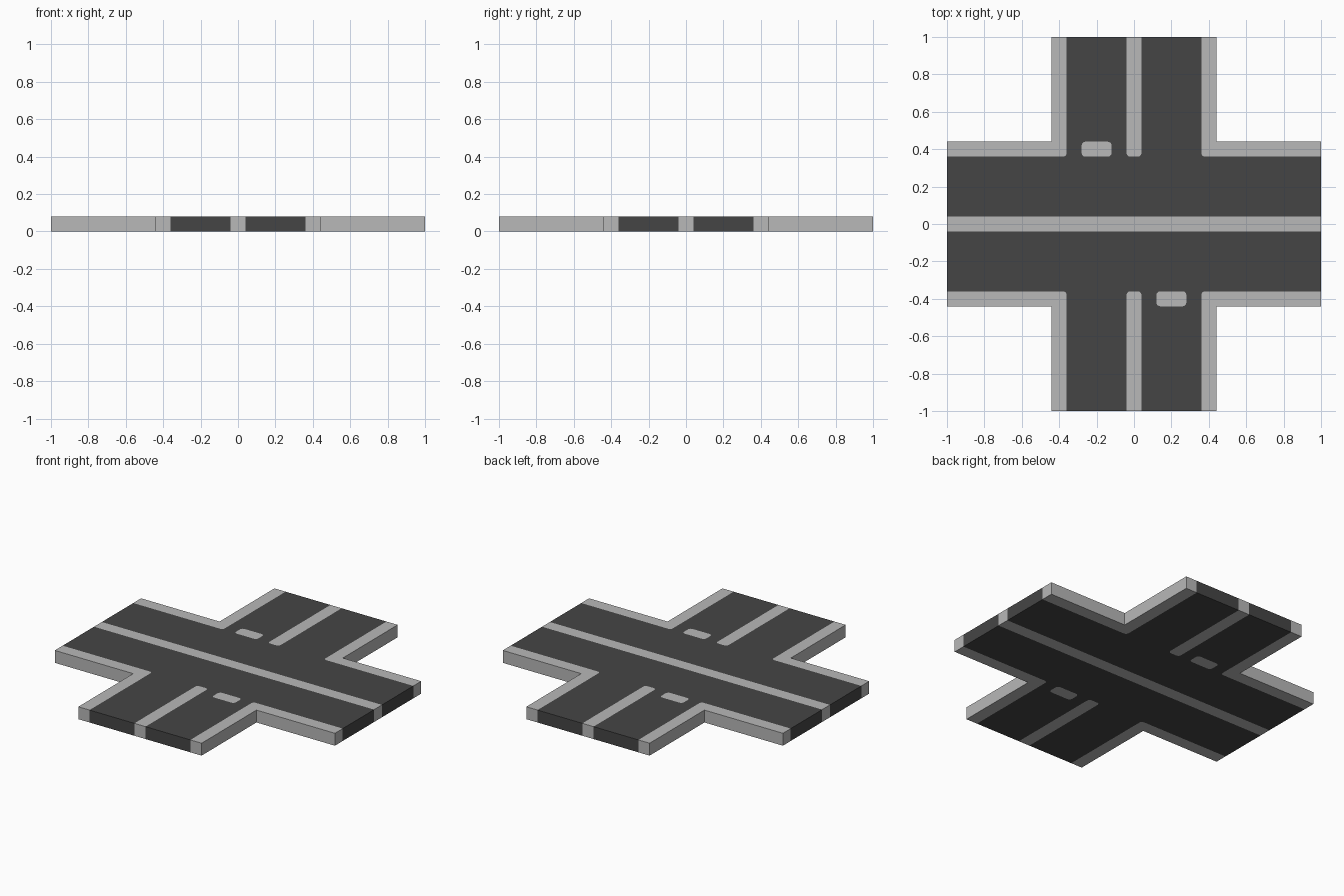
import bpy, bmesh, math
from mathutils import Vector

if "Cube" in bpy.data.objects:
    bpy.data.objects.remove(bpy.data.objects["Cube"])

H = 0.08                              # slab thickness
OUT, INN, MED = 0.44, 0.36, 0.04      # kerb outside, kerb inside, half median
R = 0.02                              # rounded kerb corners


def material(name, value):
    m = bpy.data.materials.new(name)
    m.diffuse_color = (value, value, value, 1)
    m.use_nodes = True
    m.node_tree.nodes["Principled BSDF"].inputs["Base Color"].default_value = m.diffuse_color
    return m


concrete = material("light concrete", 0.479)
asphalt = material("dark asphalt", 0.060)


def outline(points):
    """Corners as (x, y) or (x, y, radius); rounded ones become short arcs."""
    result = []
    for i, p in enumerate(points):
        c = Vector(p[:2])
        if len(p) == 2:
            result.append(c)
            continue
        a = (Vector(points[i - 1][:2]) - c).normalized() * p[2]
        b = (Vector(points[(i + 1) % len(points)][:2]) - c).normalized() * p[2]
        for k in range(5):
            t = k * math.pi / 8
            result.append(c + a * (1 - math.sin(t)) + b * (1 - math.cos(t)))
    return result


def is_inner_wall(f):
    """Walls where two flush parts touch are hidden, so they are left out."""
    if abs(f.normal.z) > 0.5:
        return False
    c = f.calc_center_median()
    x, y = abs(c.x), abs(c.y)
    return not (max(x, y) > 0.999 or abs(min(x, y) - OUT) < 0.001)


def slab(name, loops, mat, sx=1, sy=1):
    bm = bmesh.new()
    for loop in loops:
        vs = [bm.verts.new((p.x * sx, p.y * sy, 0)) for p in outline(loop)]
        for i, v in enumerate(vs):
            bm.edges.new((vs[i - 1], v))
    bmesh.ops.triangle_fill(bm, use_beauty=True, edges=bm.edges[:], normal=(0, 0, 1))
    ext = bmesh.ops.extrude_face_region(bm, geom=bm.faces[:], use_keep_orig=True)
    top = [g for g in ext["geom"] if isinstance(g, bmesh.types.BMVert)]
    bmesh.ops.translate(bm, verts=top, vec=(0, 0, H))
    bmesh.ops.recalc_face_normals(bm, faces=bm.faces[:])
    bm.normal_update()
    hidden = [f for f in bm.faces if is_inner_wall(f)]
    bmesh.ops.delete(bm, geom=hidden, context='FACES')
    me = bpy.data.meshes.new(name)
    bm.to_mesh(me)
    bm.free()
    me.materials.append(mat)
    bpy.context.collection.objects.link(bpy.data.objects.new(name, me))


# Shapes for the back half; the front half is the same turned half round
island = [(-0.28, INN, R), (-0.12, INN, R), (-0.12, OUT, R), (-0.28, OUT, R)]
road = [(-1, MED), (1, MED), (1, INN), (INN, INN, R), (INN, 1), (MED, 1),
        (MED, INN, R), (-MED, INN, R), (-MED, 1), (-INN, 1), (-INN, INN, R), (-1, INN)]
median = [(-MED, INN, R), (MED, INN, R), (MED, 1), (-MED, 1)]
kerb = [(INN, INN, R), (1, INN), (1, OUT), (OUT, OUT), (OUT, 1), (INN, 1)]

for side, s in (("back", 1), ("front", -1)):
    slab(side + "_road", [road, island], asphalt, s, s)
    slab(side + "_island", [island], concrete, s, s)
    slab(side + "_median", [median], concrete, s, s)
    for hand, sx in (("right", 1), ("left", -1)):
        slab(f"{side}_{hand}_kerb", [kerb], concrete, sx, s)

# Unbroken median of the through road
slab("main_median", [[(-1, -MED), (1, -MED), (1, MED), (-1, MED)]], concrete)
